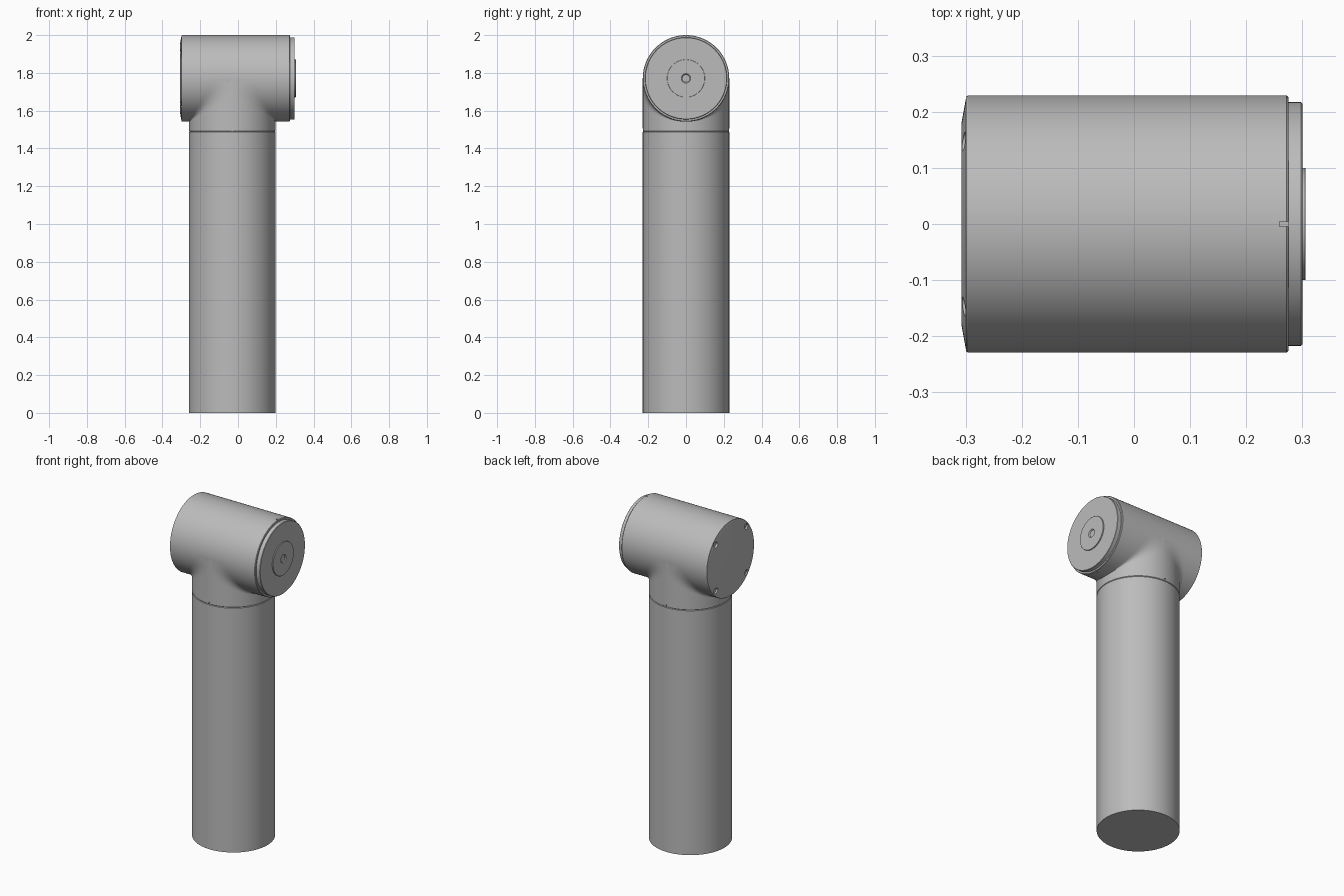
import bpy, bmesh, math
from mathutils import Matrix, Vector

cube = bpy.data.objects.get("Cube")
if cube:
    bpy.data.objects.remove(cube, do_unlink=True)

R = 0.229        # shared radius of both cylinders
AXIS_X = -0.03   # upright axis
HEAD_Z = 1.771   # crosswise axis
SEGMENTS = 96

grey = bpy.data.materials.new("plain_grey")
grey.use_nodes = True
COLOUR = (0.5, 0.5, 0.5, 1)
grey.diffuse_color = COLOUR
grey.node_tree.nodes["Principled BSDF"].inputs["Base Color"].default_value = COLOUR


def finish(name, bm):
    bmesh.ops.remove_doubles(bm, verts=bm.verts, dist=1e-5)
    bmesh.ops.recalc_face_normals(bm, faces=bm.faces)
    mesh = bpy.data.meshes.new(name)
    bm.to_mesh(mesh)
    bm.free()
    mesh.materials.append(grey)
    obj = bpy.data.objects.new(name, mesh)
    bpy.context.collection.objects.link(obj)
    return obj


def smooth(obj):
    bpy.ops.object.select_all(action='DESELECT')
    obj.select_set(True)
    bpy.context.view_layer.objects.active = obj
    bpy.ops.object.shade_smooth_by_angle(angle=math.radians(25))


def lathe(name, profile, matrix):
    """Turn (radius, height) points into a closed solid about z, then place it."""
    bm = bmesh.new()
    rings = []
    for r, h in profile:
        rings.append([bm.verts.new((r * math.cos(a), r * math.sin(a), h))
                      for a in (math.tau * i / SEGMENTS for i in range(SEGMENTS))])
    for low, high in zip(rings, rings[1:]):
        for i in range(SEGMENTS):
            j = (i + 1) % SEGMENTS
            bm.faces.new((low[i], low[j], high[j], high[i]))
    bm.faces.new(rings[0])
    bm.faces.new(rings[-1])
    bm.transform(matrix)
    return finish(name, bm)


def carve(target, cutters):
    bpy.context.view_layer.objects.active = target
    for cutter in cutters:
        cutter.hide_render = True
        mod = target.modifiers.new("recess", 'BOOLEAN')
        mod.operation = 'DIFFERENCE'
        mod.solver = 'EXACT'
        mod.object = cutter
        bpy.ops.object.modifier_apply(modifier=mod.name)
        bpy.data.objects.remove(cutter, do_unlink=True)


UPRIGHT = Matrix.Translation((AXIS_X, 0, 0))
CROSSWISE = Matrix.Translation((0, 0, HEAD_Z)) @ Matrix.Rotation(math.pi / 2, 4, 'Y')

# Upright tube and the neck above the thin joint
tube = lathe("lower_tube", [(R, 0), (R, 1.487), (R - 0.003, 1.49)], UPRIGHT)
neck = lathe("neck", [(R - 0.003, 1.49), (R, 1.493), (R, HEAD_Z)], UPRIGHT)

# Crosswise head with a sloped rear rim and a stepped end cap
head = lathe("head_housing", [(0.183, -0.307), (0.227, -0.299), (R, -0.296),
                              (R, 0.272), (R - 0.003, 0.275)], CROSSWISE)
cap = lathe("end_cap", [(0.212, 0.27), (0.217, 0.275), (0.217, 0.298), (0.215, 0.3)], CROSSWISE)
hub = lathe("hub_disc", [(0.1, 0.295), (0.1, 0.305), (0.099, 0.306),
                         (0.025, 0.306), (0.02, 0.301), (0.02, 0.298)], CROSSWISE)

# Four screw recesses in the sloped rim
cutters = []
for sy in (-1, 1):
    for sz in (-1, 1):
        place = Matrix.Translation((0, sy * 0.147, sz * 0.14)) @ CROSSWISE
        cutters.append(lathe("screw_cutter", [(0.017, -0.33), (0.017, -0.292)], place))

# Alignment notches at the top and bottom of the cap joint
for side in (-1, 1):
    bm = bmesh.new()
    bmesh.ops.create_cube(bm, size=1)
    bm.transform(Matrix.Translation((0.27, 0, HEAD_Z + side * R))
                 @ Matrix.Diagonal((0.022, 0.009, 0.008, 1)))
    cutters.append(finish("notch_cutter", bm))
carve(head, cutters)

# Matching notches at the front and back of the neck joint
cutters = []
for side in (-1, 1):
    bm = bmesh.new()
    bmesh.ops.create_cube(bm, size=1)
    bm.transform(Matrix.Translation((AXIS_X, side * R, 1.494))
                 @ Matrix.Diagonal((0.009, 0.008, 0.022, 1)))
    cutters.append(finish("notch_cutter", bm))
carve(neck, cutters)

# Blends that widen from the sides towards the front and back of the junction
STEPS, ARC = 48, 10
bm = bmesh.new()
for side in (-1, 1):
    grid = []
    for i in range(STEPS + 1):
        angle = math.pi * (i / STEPS - 0.5)
        c, y = R * math.cos(angle), R * math.sin(angle)
        reach = max(c, 0.09 + 0.607 * c)
        on_head, crease, on_neck = Vector((reach, y, -c)), Vector((c, y, -c)), Vector((c, y, -reach))
        row = []
        for k in range(ARC + 1):
            t = k / ARC
            p = on_head * (1 - t) ** 2 + crease * 2 * t * (1 - t) + on_neck * t * t
            row.append(bm.verts.new((AXIS_X + side * p.x, p.y, HEAD_Z + p.z)))
        grid.append(row)
    for a, b in zip(grid, grid[1:]):
        for k in range(ARC):
            quad = (a[k], b[k], b[k + 1], a[k + 1])
            bm.faces.new(quad if side > 0 else quad[::-1])
blend = finish("neck_blend", bm)

# Make the open blend sheets face outwards
bm = bmesh.new()
bm.from_mesh(blend.data)
for face in bm.faces:
    mid = face.calc_center_median()
    if face.normal.dot(Vector((mid.x - AXIS_X, 2 * mid.y, mid.z - HEAD_Z))) < 0:
        face.normal_flip()
bm.to_mesh(blend.data)
bm.free()

for part in (tube, neck, head, cap, hub, blend):
    smooth(part)
